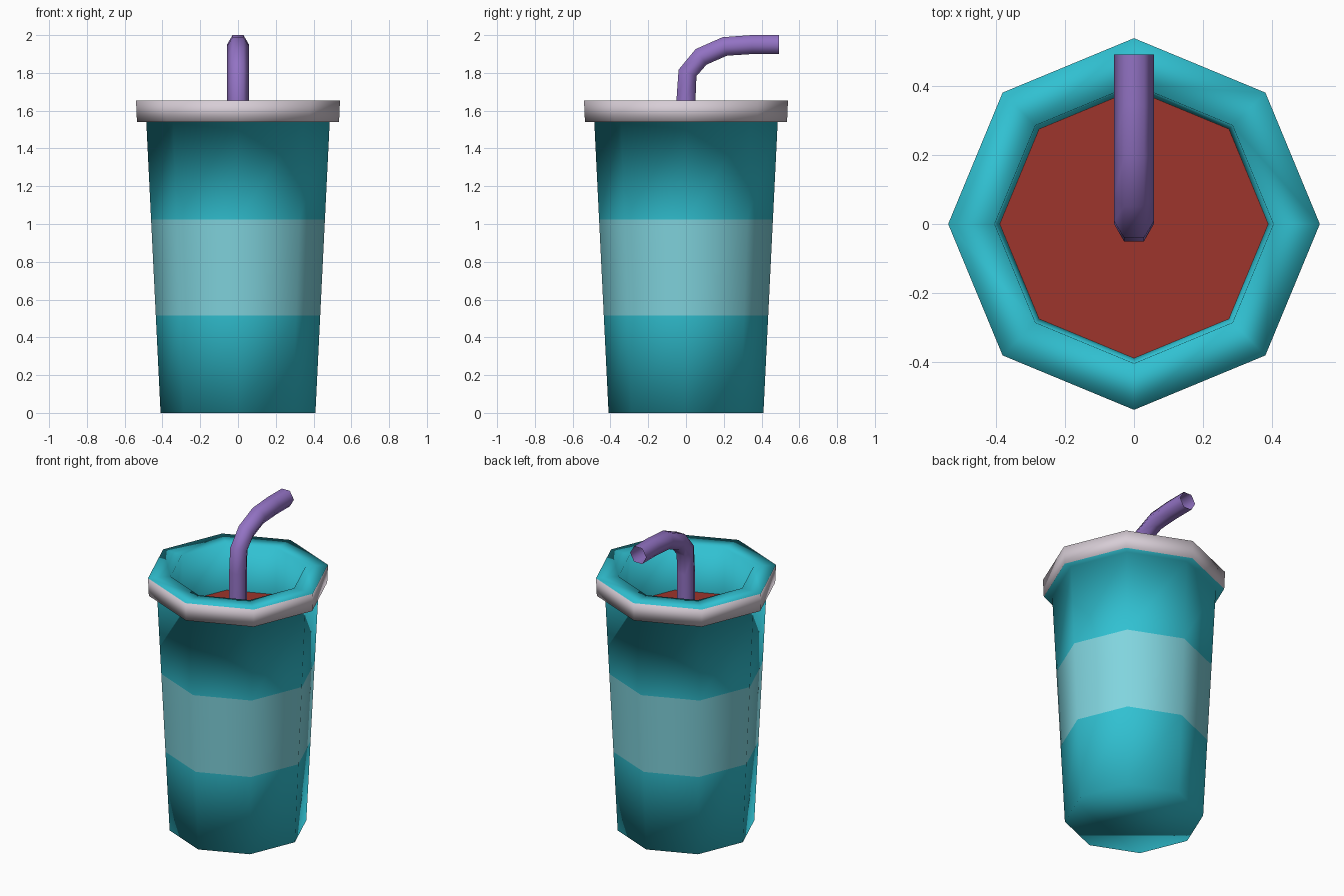
import bpy, bmesh, math
from mathutils import Vector

if "Cube" in bpy.data.objects:
    bpy.data.objects.remove(bpy.data.objects["Cube"])


def material(name, rgb):
    m = bpy.data.materials.new(name)
    m.diffuse_color = (*rgb, 1)
    m.use_nodes = True
    m.node_tree.nodes["Principled BSDF"].inputs["Base Color"].default_value = m.diffuse_color
    return m


teal = material("teal", (0.03, 0.53, 0.64))
pale_teal = material("pale teal", (0.22, 0.66, 0.73))
off_white = material("off white", (0.68, 0.61, 0.67))
red = material("red", (0.34, 0.035, 0.025))
purple = material("purple", (0.29, 0.17, 0.55))


def skin_rings(name, rings, mats, bands=None, cap_start=False, cap_end=False, smooth=True):
    """Join successive rings of points with quads; bands gives a material per strip."""
    bm = bmesh.new()
    loops = [[bm.verts.new(p) for p in ring] for ring in rings]
    for i, (a, b) in enumerate(zip(loops, loops[1:])):
        n = len(a)
        for j in range(n):
            k = (j + 1) % n
            f = bm.faces.new((a[j], a[k], b[k], b[j]))
            f.material_index = bands[i] if bands else 0
    if cap_start:
        bm.faces.new(loops[0][::-1])
    if cap_end:
        bm.faces.new(loops[-1])
    for f in bm.faces:
        f.smooth = smooth
    mesh = bpy.data.meshes.new(name)
    bm.to_mesh(mesh)
    bm.free()
    for m in mats:
        mesh.materials.append(m)
    obj = bpy.data.objects.new(name, mesh)
    bpy.context.collection.objects.link(obj)
    return obj


def octagon(r, z):
    return [(r * math.cos(a), r * math.sin(a), z)
            for a in (i * math.pi / 4 for i in range(8))]


# Cup: outer wall with pale band, white-edged rim, inner wall and floor
def wall(z):
    return 0.41 + 0.049 * z


profile = [(wall(0), 0), (wall(0.515), 0.515), (wall(1.025), 1.025), (wall(1.54), 1.54),
           (0.535, 1.54), (0.54, 1.655), (0.405, 1.655), (0.39, 1.35), (0.33, 0.08)]
skin_rings("cup", [octagon(r, z) for r, z in profile], [teal, pale_teal, off_white],
           bands=[0, 1, 0, 0, 2, 0, 0, 0], cap_start=True, cap_end=True)

# Drink surface
skin_rings("drink", [octagon(0.386, 1.34), octagon(0.391, 1.355)], [red],
           cap_end=True, smooth=False)

# Bent straw: open hexagonal tube swept along a path in the yz plane
path = [Vector((0, y, z)) for y, z in [(0, 1.2), (0, 1.66), (0.008, 1.80), (0.08, 1.885),
                                       (0.205, 1.94), (0.35, 1.95), (0.493, 1.95)]]
rings = []
for i, p in enumerate(path):
    t = (path[min(i + 1, len(path) - 1)] - path[max(i - 1, 0)]).normalized()
    side = Vector((1, 0, 0))
    up = t.cross(side)
    rings.append([p + 0.058 * (math.cos(a) * side + math.sin(a) * up)
                  for a in (k * math.pi / 3 for k in range(6))])
skin_rings("straw", rings, [purple])
